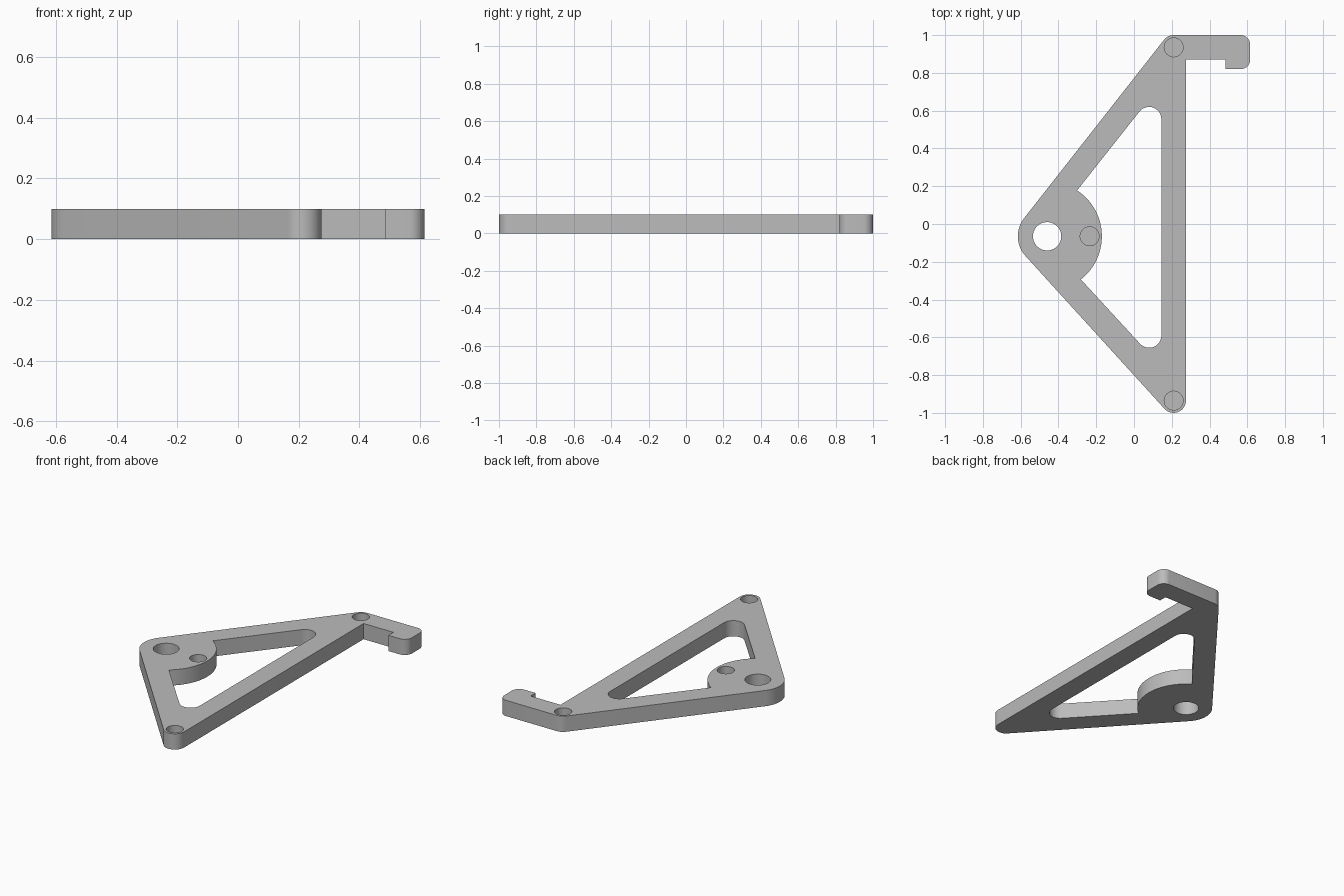
import bpy
import bmesh
from math import atan2, cos, sin, pi, radians

cube = bpy.data.objects.get("Cube")
if cube:
    bpy.data.objects.remove(cube, do_unlink=True)

THICK = 0.10
POCKET_FLOOR = 0.02
PIVOT = (-0.46, -0.065)
TOP = (0.21, 0.935)
BOTTOM = (0.21, -0.935)
UP = radians(141.5)      # outward direction of the upper slanted edge
DOWN = radians(222.5)    # outward direction of the lower slanted edge


def arc(centre, r, a0, a1, n=12):
    """Points along an arc from angle a0 to a1."""
    return [(centre[0] + r * cos(a0 + (a1 - a0) * i / n),
             centre[1] + r * sin(a0 + (a1 - a0) * i / n)) for i in range(n + 1)]


def circle(centre, r, n=40):
    return arc(centre, r, 0, 2 * pi, n)[:-1]


def angle_from_pivot(p):
    return atan2(p[1] - PIVOT[1], p[0] - PIVOT[0])


# Outer outline, counter-clockwise, with the hook at the upper end
outline = (
    arc(PIVOT, 0.155, UP, DOWN, 20)
    + arc(BOTTOM, 0.065, DOWN, 2 * pi)
    + [(0.275, 0.87), (0.485, 0.87), (0.485, 0.82)]
    + arc((0.565, 0.87), 0.05, -pi / 2, 0, 8)
    + arc((0.565, 0.95), 0.05, 0, pi / 2, 8)
    + arc(TOP, 0.065, pi / 2, UP, 8)
)

# Triangular window, bitten into by the round pivot boss
upper_start, lower_start = (-0.30, 0.18), (-0.28, -0.295)
window = (
    arc(PIVOT, 0.29, angle_from_pivot(lower_start), angle_from_pivot(upper_start), 28)
    + arc((0.08, 0.555), 0.065, UP, 0)
    + arc((0.08, -0.59), 0.065, 0, DOWN - 2 * pi)
)

through = [outline, window, circle(PIVOT, 0.075)]
pockets = [circle(c, 0.05) for c in (TOP, BOTTOM, (-0.235, -0.065))]

bm = bmesh.new()


def ring(points, z):
    """Closed loop of edges at height z."""
    vs = [bm.verts.new((x, y, z)) for x, y in points]
    es = [bm.edges.new((v, vs[i - 1])) for i, v in enumerate(vs)]
    return vs, es


def wall(a, b):
    for i in range(len(a)):
        bm.faces.new((a[i - 1], a[i], b[i], b[i - 1]))


def cap(rings):
    edges = [e for _, es in rings for e in es]
    bmesh.ops.triangle_fill(bm, use_beauty=True, use_dissolve=False, edges=edges)


# Flat top and bottom, joined by the outer, window and hole walls
low = [ring(p, 0) for p in through]
high = [ring(p, THICK) for p in through]
mouths = [ring(p, THICK) for p in pockets]
cap(low)
cap(high + mouths)
for a, b in zip(low, high):
    wall(a[0], b[0])

# Blind round pockets
for points, mouth in zip(pockets, mouths):
    floor = ring(points, POCKET_FLOOR)
    wall(floor[0], mouth[0])
    bm.faces.new(floor[0])

bmesh.ops.recalc_face_normals(bm, faces=bm.faces)
mesh = bpy.data.meshes.new("hooked_bracket")
bm.to_mesh(mesh)
bm.free()
bracket = bpy.data.objects.new("hooked_bracket", mesh)
bpy.context.collection.objects.link(bracket)

# Plain grey material
grey = bpy.data.materials.new("plain_grey")
grey.use_nodes = True
colour = (0.5, 0.5, 0.5, 1)
grey.diffuse_color = colour
grey.node_tree.nodes["Principled BSDF"].inputs["Base Color"].default_value = colour
mesh.materials.append(grey)

bpy.ops.object.select_all(action="DESELECT")
bracket.select_set(True)
bpy.context.view_layer.objects.active = bracket
bpy.ops.object.shade_smooth_by_angle(angle=radians(30))
